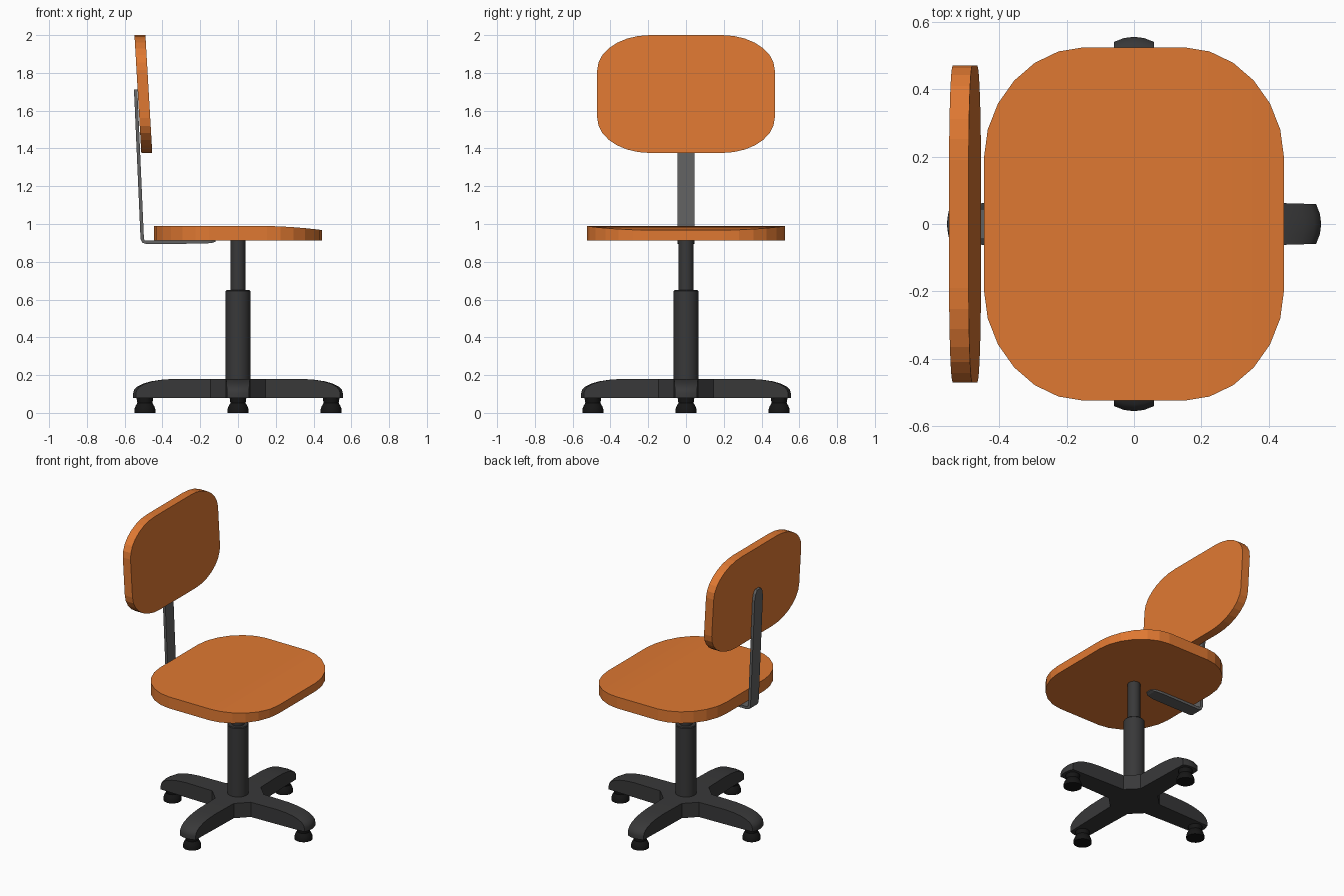
import bpy, bmesh, math
from mathutils import Matrix, Vector

if "Cube" in bpy.data.objects:
    bpy.data.objects.remove(bpy.data.objects["Cube"])


def material(name, rgb):
    m = bpy.data.materials.new(name)
    m.diffuse_color = (*rgb, 1)
    m.use_nodes = True
    m.node_tree.nodes["Principled BSDF"].inputs["Base Color"].default_value = m.diffuse_color
    return m


ORANGE = material("orange", (0.74, 0.19, 0.032))
DARK = material("dark grey", (0.040, 0.040, 0.041))
GREY = material("steel grey", (0.12, 0.12, 0.12))
BLACK = material("black rubber", (0.008, 0.008, 0.008))


def finish(name, bm, mat, smooth=None):
    bmesh.ops.recalc_face_normals(bm, faces=bm.faces)
    me = bpy.data.meshes.new(name)
    bm.to_mesh(me)
    bm.free()
    me.materials.append(mat)
    ob = bpy.data.objects.new(name, me)
    bpy.context.collection.objects.link(ob)
    if smooth:
        bpy.ops.object.select_all(action='DESELECT')
        ob.select_set(True)
        bpy.context.view_layer.objects.active = ob
        bpy.ops.object.shade_smooth_by_angle(angle=math.radians(smooth))
    return ob


def rounded(hw, hh, rx, ry, n=6, p=2.0):
    """Rectangle outline with elliptical corners."""
    pts = []
    for q, (sx, sy) in enumerate([(1, 1), (-1, 1), (-1, -1), (1, -1)]):
        for i in range(n + 1):
            a = math.pi / 2 * (q + i / n)
            c, s = abs(math.cos(a)) ** (2 / p), abs(math.sin(a)) ** (2 / p)
            pts.append((sx * (hw - rx + rx * c), sy * (hh - ry + ry * s)))
    return pts


def prism(points, offset):
    bm = bmesh.new()
    f = bm.faces.new([bm.verts.new(p) for p in points])
    ext = bmesh.ops.extrude_face_region(bm, geom=[f])
    bmesh.ops.translate(bm, vec=offset,
                        verts=[v for v in ext['geom'] if isinstance(v, bmesh.types.BMVert)])
    return bm


def lathe(name, profile, mat, at=(0, 0), n=32):
    bm = bmesh.new()
    rings = [[bm.verts.new((at[0] + r * math.cos(2 * math.pi * i / n),
                            at[1] + r * math.sin(2 * math.pi * i / n), z))
              for i in range(n)] for r, z in profile]
    for a, b in zip(rings, rings[1:]):
        for i in range(n):
            bm.faces.new((a[i], a[(i + 1) % n], b[(i + 1) % n], b[i]))
    bm.faces.new(rings[0])
    bm.faces.new(rings[-1])
    return finish(name, bm, mat, 35)


def loft(rings):
    bm = bmesh.new()
    rs = [[bm.verts.new(p) for p in ring] for ring in rings]
    for a, b in zip(rs, rs[1:]):
        for i in range(4):
            bm.faces.new((a[i], a[(i + 1) % 4], b[(i + 1) % 4], b[i]))
    bm.faces.new(rs[0])
    bm.faces.new(rs[-1])
    return bm


# Seat, with the top dropping gently toward the +x edge
bm = prism([(x, y, 0.912) for x, y in rounded(0.444, 0.523, 0.29, 0.32, 6, 1.9)], (0, 0, 0.078))
for cut in (0.15, 0.22, 0.29, 0.35, 0.40):
    bmesh.ops.bisect_plane(bm, geom=bm.verts[:] + bm.edges[:] + bm.faces[:],
                           plane_co=(cut, 0, 0), plane_no=(1, 0, 0))
for v in bm.verts:
    if v.co.z > 0.95 and v.co.x > 0.1:
        v.co.z -= 0.022 * ((v.co.x - 0.1) / 0.344) ** 2
finish("seat", bm, ORANGE)

# Backrest, leaning slightly back
bm = prism([(-0.5, y, z + 1.688) for y, z in rounded(0.47, 0.312, 0.28, 0.185, 7)], (0.058, 0, 0))
for v in bm.verts:
    v.co.x -= 0.03 + (v.co.z - 1.688) * 0.058 - 0.0
    v.co.x += 0.0
finish("backrest", bm, ORANGE)

# Support bar: flat strip bent under the seat and up behind the backrest
path = [(-0.12, 0.911, 0.022), (-0.14, 0.908, 0.036), (-0.19, 0.905, 0.044),
        (-0.485, 0.903, 0.044), (-0.5, 0.907, 0.044), (-0.507, 0.922, 0.044),
        (-0.539, 1.65, 0.044), (-0.541, 1.69, 0.036), (-0.542, 1.712, 0.02)]
rings = []
for i, (x, z, hw) in enumerate(path):
    a, b = path[max(i - 1, 0)], path[min(i + 1, len(path) - 1)]
    d = Vector((b[0] - a[0], b[1] - a[1])).normalized()
    t = 0.005 if i in (0,) else 0.009
    nx, nz = -d.y * t, d.x * t
    rings.append([(x + nx, -hw, z + nz), (x + nx, hw, z + nz),
                  (x - nx, hw, z - nz), (x - nx, -hw, z - nz)])
finish("support_bar", loft(rings), GREY)

# Gas lift column
lathe("column_sleeve", [(0.065, 0.17), (0.065, 0.645), (0.061, 0.65)], DARK)
lathe("column_piston", [(0.039, 0.64), (0.039, 0.915)], DARK)

# Octagonal base hub
a, b = 0.145, 0.07
octagon = [(a, -b), (a, b), (b, a), (-b, a), (-a, b), (-a, -b), (-b, -a), (b, -a)]
finish("base_hub", prism([(x, y, 0.08) for x, y in octagon], (0, 0, 0.1)), DARK)

# Four legs with rounded-down tips, each with a rubber foot
top = [(0.14, 0.18), (0.34, 0.18), (0.41, 0.175), (0.46, 0.167),
       (0.505, 0.154), (0.535, 0.138), (0.55, 0.122), (0.555, 0.105), (0.555, 0.08)]
for k in range(4):
    ang = k * math.pi / 2
    bm = bmesh.new()
    cols = []
    for s in (-1, -0.5, 0, 0.5, 1):
        col = []
        for x, z in top + [(0.14, 0.08)]:
            hw = 0.07 - 0.011 * (x - 0.14) / 0.415
            bow = 0.015 * s * s * max(0, (x - 0.34) / 0.215)
            col.append(bm.verts.new((x - bow, s * hw, z)))
        cols.append(col)
    n = len(cols[0])
    for p, q in zip(cols, cols[1:]):
        for i in range(n):
            bm.faces.new((p[i], p[(i + 1) % n], q[(i + 1) % n], q[i]))
    bm.faces.new(cols[0])
    bm.faces.new(cols[-1])
    bmesh.ops.rotate(bm, verts=bm.verts, matrix=Matrix.Rotation(ang, 3, 'Z'))
    finish(f"base_leg_{k + 1}", bm, DARK, 30)
    lathe(f"foot_{k + 1}", [(0.056, 0), (0.056, 0.018), (0.05, 0.035), (0.04, 0.052), (0.045, 0.085)],
          BLACK, (0.493 * math.cos(ang), 0.493 * math.sin(ang)), 24)
